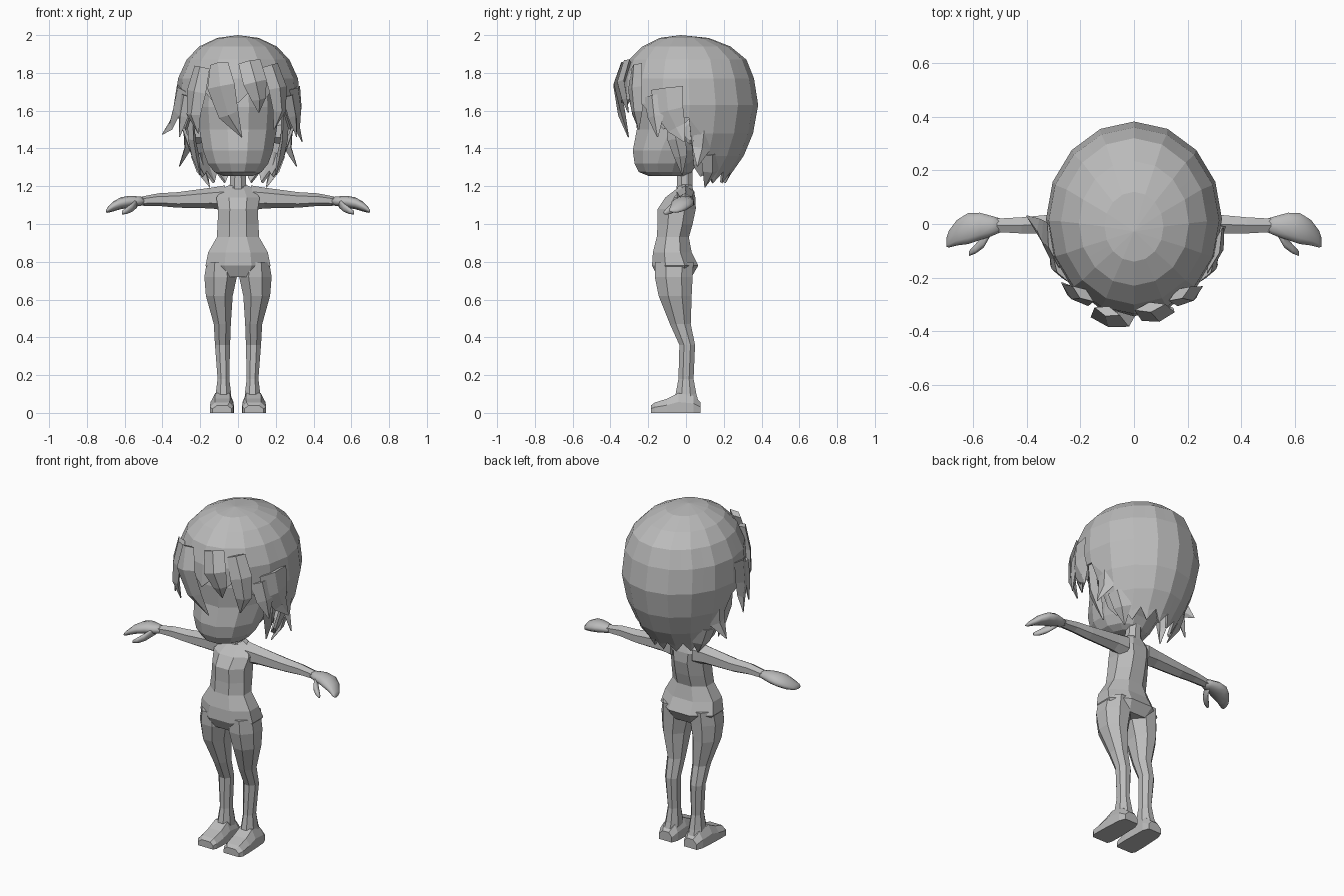
import bpy, bmesh, math
from mathutils import Vector

grey = bpy.data.materials.new("plain grey")
grey.diffuse_color = (0.5, 0.5, 0.5, 1)


def finish(name, bm, smooth=False):
    bmesh.ops.remove_doubles(bm, verts=bm.verts, dist=0.0005)
    bmesh.ops.recalc_face_normals(bm, faces=bm.faces)
    me = bpy.data.meshes.new(name)
    bm.to_mesh(me)
    bm.free()
    me.materials.append(grey)
    for p in me.polygons:
        p.use_smooth = smooth
    ob = bpy.data.objects.new(name, me)
    bpy.context.collection.objects.link(ob)
    return ob


def loft(name, rings, sx=1, smooth=False):
    """Skin a list of point rings and cap both ends."""
    bm = bmesh.new()
    vs = [[bm.verts.new((p[0] * sx, p[1], p[2])) for p in r] for r in rings]
    n = len(vs[0])
    for a, b in zip(vs, vs[1:]):
        for i in range(n):
            bm.faces.new((a[i], a[(i + 1) % n], b[(i + 1) % n], b[i]))
    bm.faces.new(vs[0])
    bm.faces.new(vs[-1])
    return finish(name, bm, smooth)


def oval(a0, a1, b0, b1, n=8):
    """Flat-fronted polygon filling a box."""
    k = 1 / math.cos(math.pi / n)
    out = []
    for i in range(n):
        t = 2 * math.pi * (i + 0.5) / n
        out.append(((a0 + a1) / 2 + (a1 - a0) / 2 * k * math.cos(t),
                    (b0 + b1) / 2 + (b1 - b0) / 2 * k * math.sin(t)))
    return out


def level(z, x0, x1, y0, y1, n=8):
    return [(x, y, z) for x, y in oval(x0, x1, y0, y1, n)]


def across(x, y0, y1, z0, z1, n=6):
    return [(x, y, z) for y, z in oval(y0, y1, z0, z1, n)]


# torso: z, half width, front, back
torso = [(0.72, 0.13, -0.15, 0.03), (0.78, 0.172, -0.18, 0.065),
         (0.85, 0.158, -0.175, 0.03), (0.93, 0.112, -0.155, 0.015),
         (1.00, 0.108, -0.15, 0.035), (1.08, 0.105, -0.15, 0.052),
         (1.14, 0.115, -0.11, 0.05), (1.19, 0.075, -0.045, 0.035),
         (1.21, 0.04, -0.04, 0.03)]
loft("torso", [level(z, -w, w, f, b) for z, w, f, b in torso])
loft("neck", [level(1.17, -0.045, 0.045, -0.05, 0.035),
              level(1.32, -0.038, 0.038, -0.045, 0.035)])

# legs: z, inner, outer, front, back
leg = [(0.80, 0.02, 0.165, -0.165, 0.04), (0.72, 0.006, 0.178, -0.165, 0.035),
       (0.62, 0.028, 0.17, -0.145, 0.03), (0.47, 0.038, 0.128, -0.085, 0.025),
       (0.36, 0.042, 0.122, -0.035, 0.048), (0.18, 0.046, 0.108, -0.04, 0.04),
       (0.10, 0.036, 0.118, -0.055, 0.055), (0.03, 0.035, 0.13, -0.055, 0.075)]
# feet run from heel to toe: y, inner, outer, top
foot = [(0.078, 0.04, 0.125, 0.055), (0.04, 0.026, 0.14, 0.09),
        (-0.04, 0.024, 0.145, 0.105), (-0.10, 0.022, 0.148, 0.075),
        (-0.165, 0.025, 0.148, 0.055), (-0.185, 0.035, 0.135, 0.04)]
# arms: x, front, back, bottom, top
arm = [(0.07, -0.05, 0.045, 1.08, 1.195), (0.14, -0.045, 0.04, 1.09, 1.185),
       (0.32, -0.036, 0.034, 1.092, 1.163), (0.42, -0.035, 0.025, 1.10, 1.158),
       (0.51, -0.03, 0.02, 1.10, 1.142)]
hand = [(0.49, -0.028, 0.018, 1.102, 1.14), (0.53, -0.045, 0.03, 1.095, 1.145),
        (0.575, -0.06, 0.042, 1.088, 1.148), (0.62, -0.075, 0.04, 1.08, 1.14),
        (0.66, -0.08, 0.015, 1.068, 1.118), (0.69, -0.088, -0.025, 1.06, 1.088),
        (0.698, -0.085, -0.05, 1.062, 1.075)]
# thumb: x, y, z, radius
thumb = [(0.535, -0.02, 1.11, 0.024), (0.56, -0.065, 1.088, 0.023),
         (0.59, -0.092, 1.07, 0.018), (0.615, -0.11, 1.06, 0.009)]
for side, s in (("left", 1), ("right", -1)):
    loft(side + "_leg", [level(z, i, o, f, b) for z, i, o, f, b in leg], s)
    loft(side + "_foot", [[(i, y, 0), (o, y, 0), (o, y, t * 0.55),
                           (o - 0.025, y, t), (i + 0.02, y, t), (i, y, t * 0.55)]
                          for y, i, o, t in foot], s)
    loft(side + "_arm", [across(*a) for a in arm], s)
    loft(side + "_hand", [across(*h, n=10) for h in hand], s, True)
    loft(side + "_thumb", [across(x, y - r, y + r, z - r, z + r, 8)
                           for x, y, z, r in thumb], s, True)

# head: z, half width, front, back
head = [(1.255, 0.08, -0.20, 0.0), (1.275, 0.125, -0.25, 0.03),
        (1.32, 0.16, -0.272, 0.06), (1.39, 0.185, -0.282, 0.13),
        (1.50, 0.205, -0.26, 0.22), (1.62, 0.215, -0.27, 0.25),
        (1.75, 0.2, -0.25, 0.24), (1.85, 0.13, -0.17, 0.17)]
loft("head", [level(z, -w, w, f, b, 12) for z, w, f, b in head])

# ears
for side, s in (("left", 1), ("right", -1)):
    loft(side + "_ear", [across(x, 0.0 - w, 0.04 + w, 1.46 - h, 1.52 + h)
                         for x, w, h in ((0.17, 0.01, 0.02), (0.24, 0.02, 0.03),
                                         (0.25, 0.005, 0.01))], s)

# hair cap: z, half width, front, back
cap = [(2.0, 0.002, -0.03, -0.026), (1.985, 0.11, -0.14, 0.12),
       (1.94, 0.205, -0.23, 0.235), (1.87, 0.272, -0.30, 0.32),
       (1.77, 0.318, -0.335, 0.36), (1.63, 0.328, -0.345, 0.382),
       (1.48, 0.30, -0.33, 0.355), (1.36, 0.255, -0.30, 0.305),
       (1.26, 0.21, -0.27, 0.235), (1.18, 0.17, -0.24, 0.19)]


def cap_point(t, z):
    """Point on the hair at angle t from the back, height z."""
    for a, b in zip(cap, cap[1:]):
        if z >= b[0]:
            break
    k = (a[0] - z) / (a[0] - b[0])
    w, f, r = (a[i] + (b[i] - a[i]) * k for i in (1, 2, 3))
    return Vector((w * math.sin(t), (f + r) / 2 + (r - f) / 2 * math.cos(t), z))


N = 32


def hem(i):
    d = abs((i + N // 2) % N - N // 2) * 360 / N
    zig = 0.05 if i % 2 else 0
    if d < 62:
        return 1.215 + zig * 1.2
    if d < 80:
        return 1.25 + zig
    if d < 100:
        return 1.56 + zig
    if d < 130:
        return 1.50 + zig * 1.4
    return 1.64 + zig * 1.2


bm = bmesh.new()
cols = []
for i in range(N):
    # pairs of columns share a flat facet
    t = 2 * math.pi * i / N
    col = []
    for c in cap:
        z = max(c[0], hem(i))
        if i % 2:
            p = (cap_point(t - 2 * math.pi / N, z) + cap_point(t + 2 * math.pi / N, z)) / 2
        else:
            p = cap_point(t, z)
        col.append(bm.verts.new(p))
    cols.append(col)
for i in range(N):
    a, b = cols[i], cols[(i + 1) % N]
    for j in range(len(cap) - 1):
        bm.faces.new((a[j], a[j + 1], b[j + 1], b[j]))
bmesh.ops.dissolve_degenerate(bm, edges=bm.edges, dist=0.0005)
hair = finish("hair_cap", bm)
shell = hair.modifiers.new("thickness", "SOLIDIFY")
shell.thickness = 0.015
shell.offset = -1


def lock(name, pts, widths, thick=0.02):
    """Flat tapered strand along a path, facing away from the head."""
    pts = [Vector(p) for p in pts]
    rings = []
    for i, (p, w) in enumerate(zip(pts, widths)):
        tan = (pts[min(i + 1, len(pts) - 1)] - pts[max(i - 1, 0)]).normalized()
        out = Vector((p.x, p.y, 0)).normalized()
        side = tan.cross(out).normalized()
        out = side.cross(tan).normalized()
        h = thick * min(1, w / widths[0] + 0.1)
        rings.append([p + side * w, p + out * h, p - side * w, p - out * h])
    loft(name, rings)


# fringe strands
lock("centre_fringe", [(-0.10, -0.325, 1.85), (-0.09, -0.365, 1.73),
                       (-0.05, -0.34, 1.58), (0.02, -0.305, 1.46)],
     (0.05, 0.075, 0.055, 0.003))
lock("left_fringe", [(0.06, -0.31, 1.86), (0.09, -0.345, 1.75),
                     (0.11, -0.325, 1.66), (0.11, -0.305, 1.59)],
     (0.06, 0.065, 0.04, 0.003))
lock("left_outer_fringe", [(0.17, -0.26, 1.84), (0.21, -0.27, 1.72),
                           (0.22, -0.26, 1.6), (0.19, -0.25, 1.5)],
     (0.05, 0.06, 0.045, 0.003))
lock("right_fringe", [(-0.19, -0.26, 1.83), (-0.22, -0.265, 1.7),
                      (-0.235, -0.25, 1.58), (-0.21, -0.24, 1.48)],
     (0.05, 0.065, 0.05, 0.003))

# flared strands at the temples
lock("right_temple_lock", [(-0.30, -0.08, 1.72), (-0.325, -0.06, 1.6),
                           (-0.35, -0.02, 1.53), (-0.40, 0.03, 1.475)],
     (0.09, 0.08, 0.05, 0.003))
lock("left_temple_lock", [(0.30, -0.10, 1.72), (0.315, -0.09, 1.6),
                          (0.315, -0.05, 1.51), (0.34, -0.01, 1.435)],
     (0.09, 0.08, 0.05, 0.003))

# strands mirrored on both sides
for side, s in (("left", 1), ("right", -1)):
    lock(side + "_front_temple_lock",
         [(s * 0.27, -0.17, 1.68), (s * 0.29, -0.16, 1.57), (s * 0.31, -0.15, 1.46)],
         (0.06, 0.05, 0.003))
    lock(side + "_sidelock",
         [(s * 0.25, -0.06, 1.6), (s * 0.245, -0.05, 1.45),
          (s * 0.225, -0.03, 1.36), (s * 0.20, -0.02, 1.26)],
         (0.04, 0.05, 0.035, 0.003))
    lock(side + "_behind_ear_lock",
         [(s * 0.27, 0.09, 1.5), (s * 0.265, 0.08, 1.4), (s * 0.31, 0.06, 1.305)],
         (0.05, 0.05, 0.003))
    lock(side + "_nape_lock",
         [(s * 0.22, 0.13, 1.37), (s * 0.19, 0.13, 1.28), (s * 0.15, 0.10, 1.195)],
         (0.06, 0.05, 0.003))
